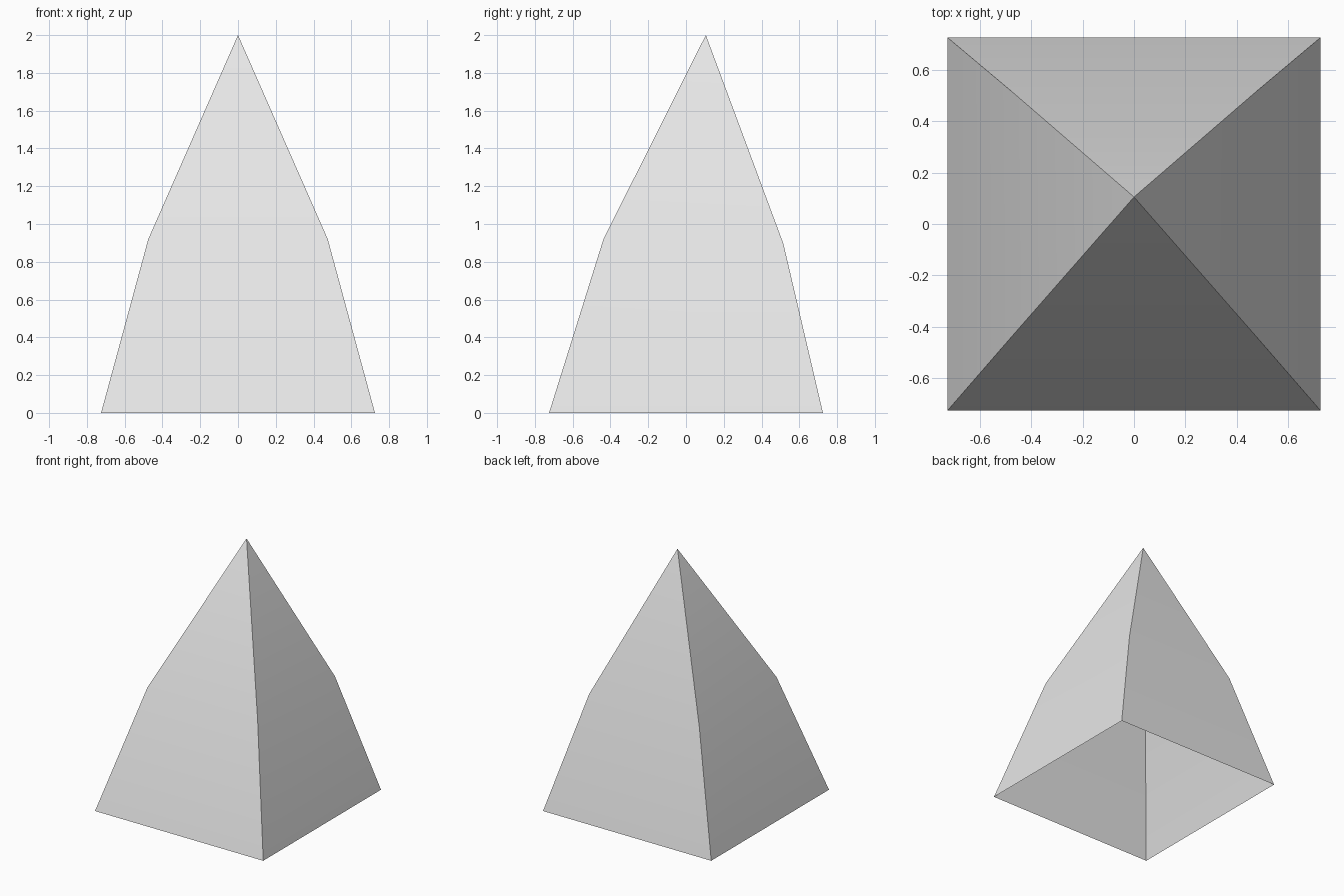
import bpy
import bmesh
import math

default_cube = bpy.data.objects.get("Cube")
if default_cube:
    bpy.data.objects.remove(default_cube, do_unlink=True)


def make_material(name, colour):
    mat = bpy.data.materials.new(name)
    mat.use_nodes = True
    mat.diffuse_color = colour
    mat.node_tree.nodes["Principled BSDF"].inputs["Base Color"].default_value = colour
    return mat


def square_ring(bm, half_x, front, back):
    """Four corners, counter-clockwise from above; front and back are (y, z)."""
    corners = [(-half_x, *front), (half_x, *front), (half_x, *back), (-half_x, *back)]
    return [bm.verts.new(co) for co in corners]


# Open-bottomed shell: wide base, slightly tilted waist, off-centre peak
bm = bmesh.new()
base = square_ring(bm, 0.725, (-0.725, 0), (0.725, 0))
waist = square_ring(bm, 0.475, (-0.437, 0.92), (0.515, 0.897))
peak = bm.verts.new((0, 0.105, 2))

for i in range(4):
    j = (i + 1) % 4
    bm.faces.new((base[i], base[j], waist[j], waist[i]))
    bm.faces.new((waist[i], waist[j], peak))

mesh = bpy.data.meshes.new("pyramid_shell")
bm.to_mesh(mesh)
bm.free()
mesh.materials.append(make_material("light grey", (0.8, 0.8, 0.8, 1)))

shell = bpy.data.objects.new("pyramid_shell", mesh)
bpy.context.collection.objects.link(shell)

# Soft bend at the waist, crisp corner edges
bpy.ops.object.select_all(action="DESELECT")
shell.select_set(True)
bpy.context.view_layer.objects.active = shell
bpy.ops.object.shade_smooth_by_angle(angle=math.radians(30))
